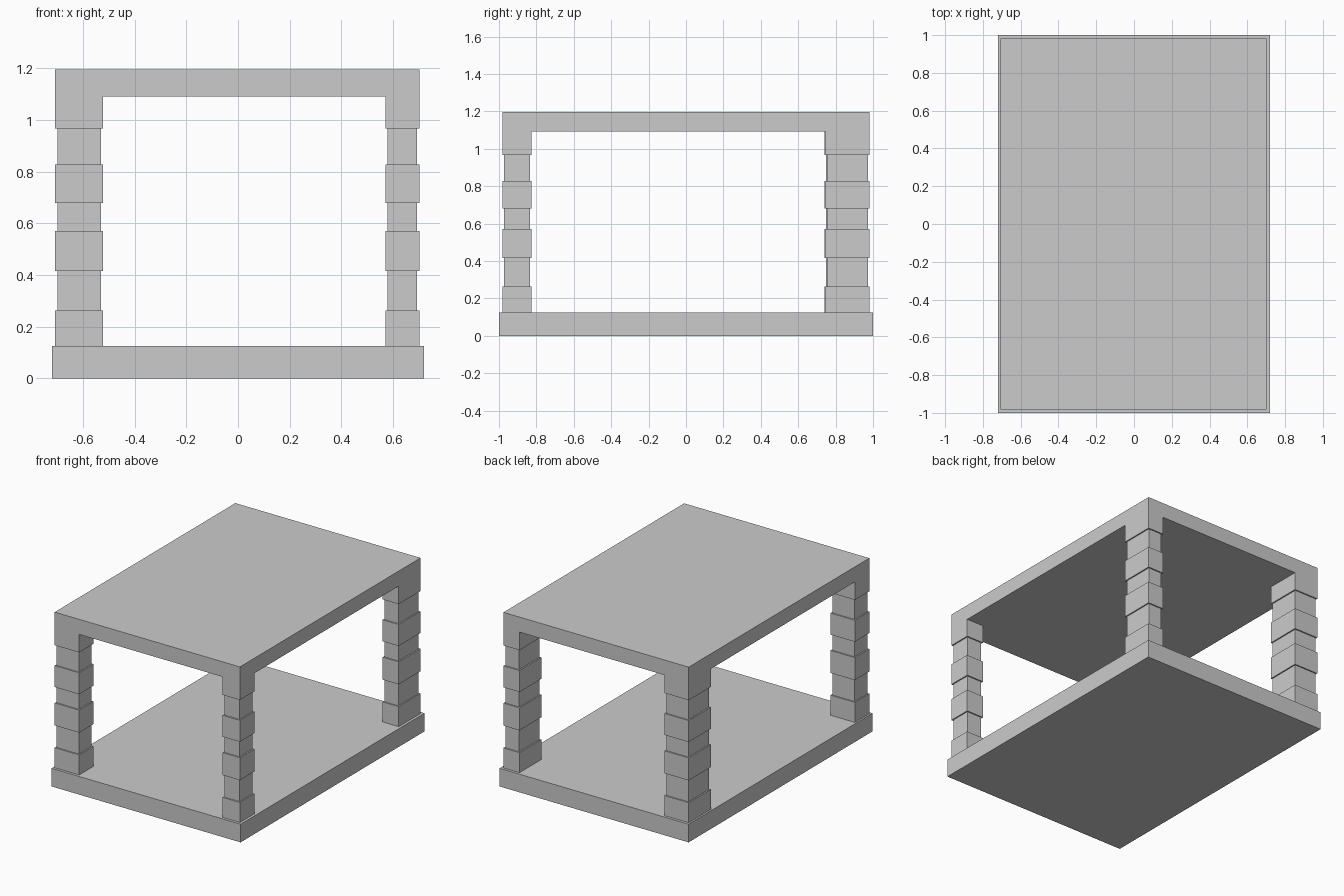
import bpy
import bmesh

if "Cube" in bpy.data.objects:
    bpy.data.objects.remove(bpy.data.objects["Cube"])


def make_mesh(name, bm):
    bmesh.ops.recalc_face_normals(bm, faces=bm.faces[:])
    mesh = bpy.data.meshes.new(name)
    bm.to_mesh(mesh)
    bm.free()
    obj = bpy.data.objects.new(name, mesh)
    bpy.context.collection.objects.link(obj)
    return obj


def slab(name, x0, x1, y0, y1, z0, z1):
    bm = bmesh.new()
    bmesh.ops.create_cube(bm, size=1)
    for v in bm.verts:
        v.co = (x1 if v.co.x > 0 else x0, y1 if v.co.y > 0 else y0, z1 if v.co.z > 0 else z0)
    return make_mesh(name, bm)


LEVELS = [0.125, 0.263, 0.416, 0.571, 0.68, 0.828, 0.968, 1.092]
INSET = 0.009


def pillar(name, x0, x1, y0, y1):
    # stepped column: alternating wide and slightly recessed blocks
    bm = bmesh.new()
    rings = []
    for i in range(len(LEVELS) - 1):
        d = INSET if i % 2 else 0
        for z in (LEVELS[i], LEVELS[i + 1]):
            corners = ((x0 + d, y0 + d), (x1 - d, y0 + d), (x1 - d, y1 - d), (x0 + d, y1 - d))
            rings.append([bm.verts.new((x, y, z)) for x, y in corners])
    for a, b in zip(rings, rings[1:]):
        for k in range(4):
            n = (k + 1) % 4
            bm.faces.new((a[k], a[n], b[n], b[k]))
    bm.faces.new(rings[0])
    bm.faces.new(rings[-1])
    return make_mesh(name, bm)


# base and roof slabs
slab("base_slab", -0.72, 0.72, -1, 1, 0, 0.125)
slab("roof_slab", -0.708, 0.702, -0.982, 0.982, 1.092, 1.196)

# corner pillars, each with its own footprint
pillar("front_left_pillar", -0.708, -0.522, -0.982, -0.825)
pillar("front_right_pillar", 0.57, 0.702, -0.982, -0.825)
pillar("back_left_pillar", -0.708, -0.522, 0.74, 0.982)
pillar("back_right_pillar", 0.58, 0.702, 0.745, 0.982)
